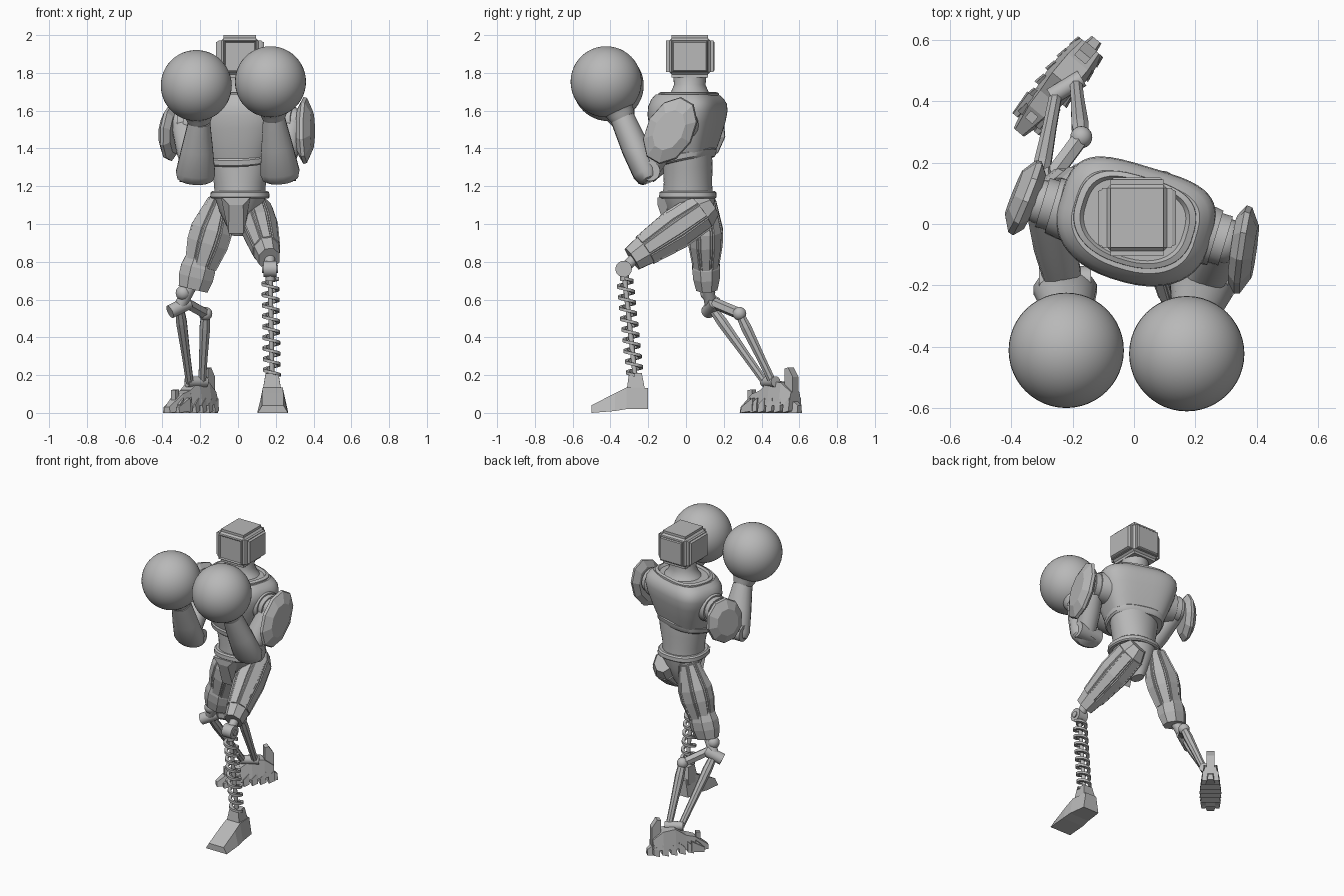
import bpy, bmesh, math
from mathutils import Vector, Matrix

if "Cube" in bpy.data.objects:
    bpy.data.objects.remove(bpy.data.objects["Cube"])

GREY = (.48, .48, .48, 1)
metal = bpy.data.materials.new("plain grey")
metal.use_nodes = True
metal.diffuse_color = GREY
metal.node_tree.nodes["Principled BSDF"].inputs["Base Color"].default_value = GREY


def finish(name, bm, smooth=True):
    bmesh.ops.recalc_face_normals(bm, faces=bm.faces)
    mesh = bpy.data.meshes.new(name)
    bm.to_mesh(mesh)
    bm.free()
    mesh.materials.append(metal)
    if smooth:
        mesh.shade_smooth()
        mesh.set_sharp_from_angle(angle=math.radians(35))
    obj = bpy.data.objects.new(name, mesh)
    bpy.context.collection.objects.link(obj)
    return obj


def skin(name, rings, smooth=True, panels=()):
    """Join rings of points into a closed body; raise one long panel per side."""
    bm = bmesh.new()
    loops = [[bm.verts.new(point) for point in ring] for ring in rings]
    count = len(loops[0])
    strips = [[] for i in range(count)]
    for span, (a, b) in enumerate(zip(loops, loops[1:])):
        for i, strip in enumerate(strips):
            j = (i + 1) % count
            face = bm.faces.new((a[i], a[j], b[j], b[i]))
            if span in panels:
                strip.append(face)
    bm.faces.new(loops[0][::-1])
    bm.faces.new(loops[-1])
    bmesh.ops.recalc_face_normals(bm, faces=bm.faces)
    for strip in filter(None, strips):
        bmesh.ops.inset_region(bm, faces=strip, thickness=.008, depth=0)
        bmesh.ops.inset_region(bm, faces=strip, thickness=.003, depth=.006)
    return finish(name, bm, smooth)


def mix(pair, t):
    return pair[0] + (pair[1] - pair[0]) * t


def power(value, exponent):
    return math.copysign(abs(value) ** (2 / exponent), value)


def tube(name, start, end, profile, sides=8, across=(1, 0, 0), ratio=(1, 1),
         front=2, back=2, tilt=(0, 0), **style):
    """Profile pairs are fraction along the line and radius across it.
    Ratio is depth over width, and tilt leans the rings, at both ends."""
    start, end = Vector(start), Vector(end)
    axis = (end - start).normalized()
    u = Vector(across)
    u = (u - axis * u.dot(axis)).normalized()
    v = axis.cross(u)
    grow = 1 / math.cos(math.pi / sides)
    rings = []
    for t, radius in profile:
        ring = []
        for i in range(sides):
            angle = math.tau * (i + .5) / sides
            depth = math.sin(angle)
            bulge = back if depth > 0 else front
            width = power(math.cos(angle), bulge) * radius * grow
            depth = power(depth, bulge) * radius * grow * mix(ratio, t)
            ring.append(start.lerp(end, t) + u * width + (v + axis * mix(tilt, t)) * depth)
        rings.append(ring)
    return skin(name, rings, **style)


def rod(name, start, end, radius, sides=16, end_radius=None):
    return tube(name, start, end, [(0, radius), (1, end_radius or radius)], sides, (.3, 1, .2))


def slab(name, sections, place, taper=.7):
    """Sections run along y: y, low, high, half width; tops are narrower."""
    rings = [[place @ Vector(point) for point in
              ((-w, y, low), (w, y, low), (w * taper, y, high), (-w * taper, y, high))]
             for y, low, high, w in sections]
    return skin(name, rings, smooth=False)


def ball(name, centre, radius, segments=24):
    bm = bmesh.new()
    bmesh.ops.create_uvsphere(bm, u_segments=segments, v_segments=segments // 2,
                              radius=radius, matrix=Matrix.Translation(centre))
    return finish(name, bm)


# Head: bevelled box with raised side and back panels and a sunken face screen
bm = bmesh.new()
bmesh.ops.create_cube(bm, size=1, matrix=Matrix.Translation((.01, .02, 1.888))
                      @ Matrix.Diagonal((.228, .25, .224, 1)))
bmesh.ops.bevel(bm, geom=bm.edges[:], offset=.028, segments=3, affect='EDGES')
bm.normal_update()
for face in [f for f in bm.faces if f.calc_area() > .015 and abs(f.normal.z) < .5]:
    height = -.008 if face.normal.y < -.5 else .013 if abs(face.normal.x) > .5 else .006
    bmesh.ops.inset_individual(bm, faces=[face], thickness=.006, depth=0)
    bmesh.ops.inset_individual(bm, faces=[face], thickness=.008, depth=height)
finish("head", bm)

# Torso, turned to one side
turn = Vector((.96, -.29, 0))
tube("neck", (.01, .02, 1.66), (.01, .02, 1.79),
     [(0, .15), (.3, .108), (.6, .085), (1, .085)], 32, turn, ratio=(.85, 1.05))
tube("chest", (0, 0, 1.36), (0, 0, 1.685),
     [(0, .178), (.2, .205), (.5, .24), (.7, .255), (.83, .252), (.93, .232), (1, .205)],
     48, turn, ratio=(.78, .74), front=2.3, back=3.6, tilt=(.2, 0))
tube("collar", (0, .01, 1.665), (0, .01, 1.7), [(0, .2), (.8, .197), (1, .177), (.4, .16)],
     48, turn, ratio=(.74, .74), front=2.3, back=3)
tube("chest_rim", (0, 0, 1.33), (0, 0, 1.375), [(0, .172), (.2, .182), (.8, .186), (1, .178)],
     48, turn, ratio=(.8, .8), front=2.3, back=2.8, tilt=(.2, .2))
tube("waist", (.01, .01, 1.15), (.01, .01, 1.38),
     [(0, .133), (.3, .138), (.65, .156), (1, .17)], 40, ratio=(1, .75))
tube("belt", (.01, .01, 1.135), (.01, .01, 1.175),
     [(0, .15), (.2, .157), (.8, .155), (1, .145)], 40, ratio=(.97, .97), front=2.4, back=2.4)
tube("pelvis", (0, .035, .94), (.01, .015, 1.15),
     [(0, .035), (.25, .065), (.6, .105), (1, .137)], 24, ratio=(1.3, 1.05))
slab("loin_plate", [(-.15, 1.14, 1.1, .075), (-.1, 1.14, .95, .08)],
     Matrix.Translation((-.01, 0, 0)), taper=.5)

# Arms: shoulder, upper arm, forearm and glove
reach = Vector((.085, 0, 0))
for side, sign, shoulder, elbow, wrist, fist in (
        ("left", 1, (.265, -.045, 1.54), (.222, -.21, 1.27), (.19, -.335, 1.56), (.172, -.423, 1.753)),
        ("right", -1, (-.265, .06, 1.53), (-.225, -.21, 1.265), (-.205, -.33, 1.54), (-.221, -.412, 1.733))):
    shoulder, elbow, wrist, fist = map(Vector, (shoulder, elbow, wrist, fist))
    out = turn * sign
    rod(side + "_shoulder_socket", shoulder - out * .09, shoulder, .105, 24, .092)
    rod(side + "_shoulder_ring", shoulder, shoulder + out * .035, .083, 24)
    ball(side + "_shoulder_ball", shoulder + out * .03, .075)
    rod(side + "_shoulder_pin", shoulder + out * .05, shoulder + out * .085, .04)
    tube(side + "_upper_arm", shoulder + out * .025, elbow, [(0, .065), (.5, .07), (1, .058)], 16)
    joint = elbow + Vector((0, .02, .01))
    rod(side + "_elbow", joint - reach, joint + reach, .052, 20)
    tube(side + "_forearm", elbow.lerp(wrist, -.15), wrist,
         [(0, .07), (.04, .093), (.15, .104), (.55, .083), (1, .058)], 16, ratio=(.6, 1.1))
    tube(side + "_cuff", wrist, fist, [(0, .06), (.1, .068), (.2, .075), (.5, .115)],
         32, ratio=(1.05, 1.05))
    ball(side + "_glove", fist, .188, 48)

# Thin faceted shields outside the shoulders
for side, centre, facing, lean, length, ratio in (
        ("left", (.358, -.085, 1.495), (.98, -.16, .05), (0, .5, .86), .182, .67),
        ("right", (-.358, .088, 1.485), (-.93, .37, .05), (0, .2, .95), .146, .86)):
    centre, half = Vector(centre), Vector(facing) * .037
    tube(side + "_shoulder_shield", centre - half, centre + half,
         [(t, length * size) for t, size in ((0, .75), (.35, 1), (.6, .97), (1, .6))],
         10, lean, ratio=(ratio, ratio), smooth=False)

# Thighs with long raised panels, and a cuff above the right knee
tube("left_thigh", (.08, .135, 1.1), (.165, -.285, .815),
     [(0, .055), (.12, .083), (.45, .088), (.85, .066), (1, .055)],
     ratio=(1.15, 1.2), smooth=False, panels=(1, 2))
tube("right_thigh", (-.09, .1, 1.13), (-.2, .105, .77),
     [(0, .06), (.45, .105), (.65, .104), (1, .078)],
     ratio=(.85, .8), smooth=False, panels=(0, 1, 2))
tube("right_knee_cuff", (-.195, .105, .83), (-.238, .11, .655),
     [(0, .076), (.35, .092), (.65, .092), (1, .078)], ratio=(.85, .72), smooth=False)

# Left spring leg
knee, ankle = Vector((.17, -.33, .762)), Vector((.18, -.27, .2))
for part, half, radius in (("joint", .035, .043), ("pin", .042, .02)):
    reach = Vector((half, 0, 0))
    rod("left_knee_" + part, knee - reach, knee + reach, radius, 24)
rod("left_knee_link", (.167, -.26, .83), knee, .028)
rod("left_spring_cap", knee, knee.lerp(ankle, .11), .024)
rod("left_spring_rod", knee, ankle, .013)
turns, steps = 9, 18
coil = []
for i in range(turns * steps + 1):
    angle = math.tau * i / steps
    spoke = Vector((math.cos(angle), math.sin(angle), 0))
    middle = knee.lerp(ankle, mix((.09, 1), i / (turns * steps)))
    coil.append([middle + spoke * radius + Vector((0, 0, height)) for radius, height in
                 ((.028, -.008), (.047, -.008), (.047, .008), (.028, .008))])
skin("left_spring", coil)
tube("left_ankle", (.18, -.265, .1), (.18, -.268, .21), [(0, .052), (1, .034)], 4, smooth=False)
slab("left_foot", [(-.5, 0, .04, .08), (-.375, .01, .105, .08), (-.315, .02, .135, .075),
                   (-.2, .02, .132, .06)], Matrix.Translation((.184, 0, 0)))

# Right lower leg: knee joint, bracket and two struts
knee, cross, heel = Vector((-.29, .115, .635)), Vector((-.31, .135, .56)), Vector((-.172, .283, .525))
ball("right_knee_ball", knee, .04)
rod("right_knee_link", (-.245, .11, .68), cross, .032)
reach = Vector((.05, .02, .025))
rod("right_knee_bar", cross - reach, cross + reach, .036)
rod("right_bracket", cross + reach * .8, heel, .026, 6)
ball("right_bracket_joint", heel, .036)
for part, top, foot in (("front", cross, (-.255, .42, .16)), ("rear", heel, (-.19, .46, .16))):
    tube("right_%s_strut" % part, top, foot, [(0, .022), (.2, .028), (.65, .022), (1, .02)], smooth=False)
rod("right_ankle_pin", (-.27, .415, .165), (-.17, .475, .165), .028)

# Right foot: slatted sole, heel block, toes and prongs
place = Matrix.Translation((-.215, .49, 0)) @ Matrix.Rotation(math.radians(-40), 4, 'Z')
slab("right_heel_block", [(-.1, .04, .12, .05), (-.03, .04, .17, .06), (.05, .04, .16, .06),
                          (.115, .05, .11, .05)], place)
for i in range(6):
    y = .1 - i * .055
    w = .07 * math.sqrt(1 - ((i - 2.2) / 4.2) ** 2)
    slab("right_sole_slat", [(y - .024, 0, .045, w), (y + .014, .01, .08, w * .9)], place, taper=.9)
slab("right_toe", [(-.25, 0, .03, .022), (-.16, .01, .1, .045), (-.08, .03, .125, .052)], place)
for x in (-.045, .045):
    slab("right_toe_claw", [(-.215, 0, .03, .012), (-.13, .01, .08, .02)],
         place @ Matrix.Translation((x, 0, 0)))
slab("right_toe_prong", [(-.2, .05, .12, .016), (-.17, .05, .125, .016)], place, taper=1)
slab("right_heel_prong", [(.06, .13, .235, .024), (.085, .1, .24, .024), (.118, .06, .19, .024)],
     place, taper=1)
slab("right_heel_spur", [(.09, 0, .08, .03), (.145, 0, .04, .02)], place)
